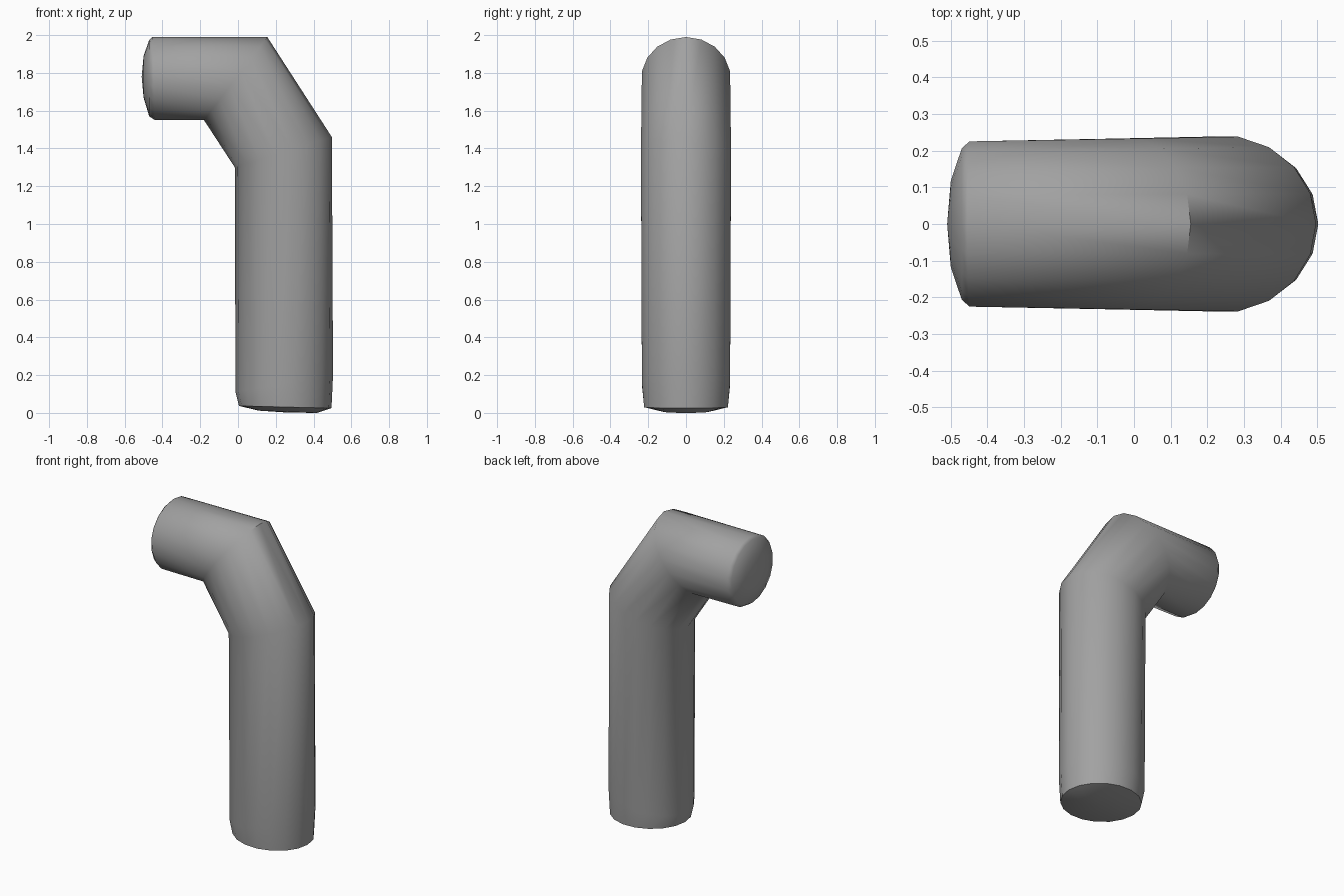
import bpy, bmesh, math
from mathutils import Vector

cube = bpy.data.objects.get("Cube")
if cube:
    bpy.data.objects.remove(cube)

grey = bpy.data.materials.new("mid grey")
grey.use_nodes = True
colour = (0.36, 0.36, 0.36, 1)
grey.diffuse_color = colour
grey.node_tree.nodes["Principled BSDF"].inputs["Base Color"].default_value = colour

SIDES = 18

# Cross-sections along the pipe: inner x, z, outer x, z, half depth in y
sections = [
    (0.11, 0.012, 0.42, 0.0, 0.12),
    (0.005, 0.037, 0.495, 0.025, 0.225),
    (-0.013, 0.11, 0.503, 0.2, 0.237),
    (-0.017, 1.3, 0.497, 1.46, 0.242),
    (-0.18, 1.55, 0.155, 1.99, 0.237),
    (-0.44, 1.55, -0.455, 1.99, 0.229),
    (-0.47, 1.57, -0.47, 1.975, 0.21),
    (-0.5, 1.67, -0.5, 1.89, 0.12),
]


def add_ring(bm, section):
    xi, zi, xo, zo, depth = section
    inner, outer = Vector((xi, 0, zi)), Vector((xo, 0, zo))
    middle, reach = (inner + outer) / 2, (outer - inner) / 2
    angles = [math.tau * i / SIDES for i in range(SIDES)]
    return [bm.verts.new(middle + reach * math.cos(a) + Vector((0, depth * math.sin(a), 0)))
            for a in angles]


def close_end(bm, ring, centre):
    tip = bm.verts.new(centre)
    for i in range(SIDES):
        bm.faces.new((ring[i], ring[(i + 1) % SIDES], tip))


# Bent pipe with softly domed ends
bm = bmesh.new()
rings = [add_ring(bm, s) for s in sections]
for a, b in zip(rings, rings[1:]):
    for i in range(SIDES):
        j = (i + 1) % SIDES
        bm.faces.new((a[i], a[j], b[j], b[i]))
close_end(bm, rings[0], (0.26, 0, 0.002))
close_end(bm, rings[-1], (-0.51, 0, 1.78))
bmesh.ops.recalc_face_normals(bm, faces=bm.faces)

mesh = bpy.data.meshes.new("bent_pipe")
bm.to_mesh(mesh)
bm.free()
mesh.materials.append(grey)
pipe = bpy.data.objects.new("bent_pipe", mesh)
bpy.context.collection.objects.link(pipe)

# Smooth shading with crisp end rims
bpy.ops.object.select_all(action="DESELECT")
pipe.select_set(True)
bpy.context.view_layer.objects.active = pipe
bpy.ops.object.shade_smooth_by_angle(angle=math.radians(50))
